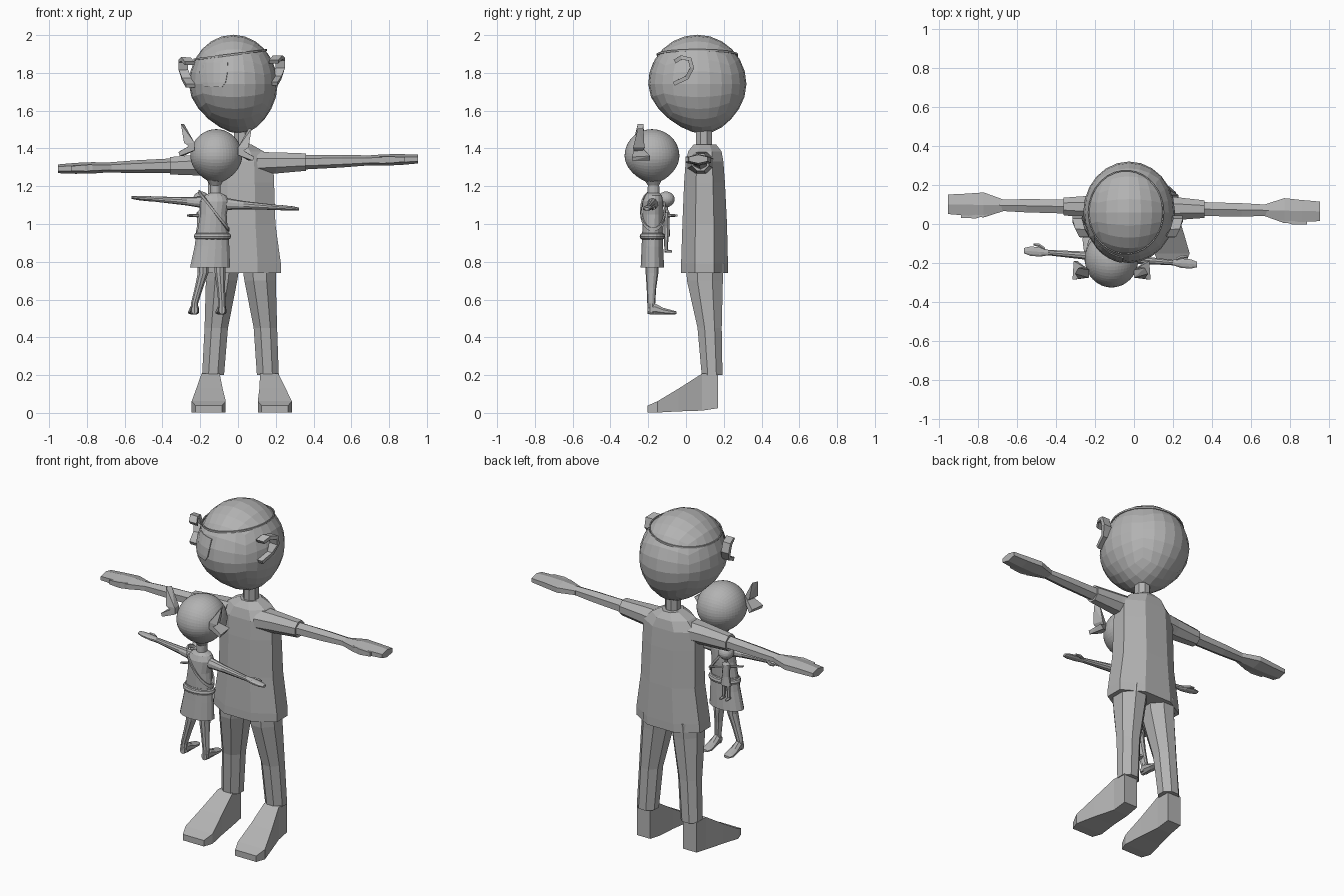
import bpy, bmesh, math
from mathutils import Vector

if "Cube" in bpy.data.objects:
    bpy.data.objects.remove(bpy.data.objects["Cube"])

mat = bpy.data.materials.new("plain grey")
mat.diffuse_color = (0.45, 0.45, 0.45, 1)
mat.use_nodes = True
mat.node_tree.nodes["Principled BSDF"].inputs["Base Color"].default_value = mat.diffuse_color


def finish(name, bm):
    bmesh.ops.recalc_face_normals(bm, faces=bm.faces)
    me = bpy.data.meshes.new(name)
    bm.to_mesh(me)
    bm.free()
    ob = bpy.data.objects.new(name, me)
    bpy.context.collection.objects.link(ob)
    me.materials.append(mat)
    return ob


def loft(name, rings, n=8, axis='z'):
    """Rings are (centre x, y, z, half size a, half size b) square to the axis."""
    bm = bmesh.new()
    k = 1 / math.cos(math.pi / n)
    loops = []
    for x, y, z, a, b in rings:
        loop = []
        for i in range(n):
            t = 2 * math.pi * (i + .5) / n
            u, v = a * k * math.cos(t), b * k * math.sin(t)
            off = {'z': (u, v, 0), 'x': (0, u, v), 'y': (u, 0, v)}[axis]
            loop.append(bm.verts.new(Vector((x, y, z)) + Vector(off)))
        loops.append(loop)
    for p, q in zip(loops, loops[1:]):
        for i in range(n):
            j = (i + 1) % n
            bm.faces.new((p[i], p[j], q[j], q[i]))
    bm.faces.new(loops[0])
    bm.faces.new(loops[-1])
    return finish(name, bm)


def quad_ball(name, c, r, cuts, chin=0, shift=(0, 0)):
    """Sphere made from a subdivided cube, optionally pinched to a chin."""
    bm = bmesh.new()
    bmesh.ops.create_cube(bm, size=2)
    bmesh.ops.subdivide_edges(bm, edges=bm.edges[:], cuts=cuts, use_grid_fill=True)
    for v in bm.verts:
        p = Vector([math.tan(w * math.pi / 4) for w in v.co]).normalized()
        d = max(0, -p.z)
        f = 1 - chin * d ** 2
        v.co = (c[0] + r[0] * p.x * f + shift[0] * d ** 2,
                c[1] + r[1] * p.y * f + shift[1] * d ** 2, c[2] + r[2] * p.z)
    return finish(name, bm)


def band(name, pts, off, thick, closed=False):
    """Ribbon along points, widened by an offset and given thickness."""
    bm = bmesh.new()
    a = [bm.verts.new(p) for p in pts]
    b = [bm.verts.new(Vector(p) + Vector(off)) for p in pts]
    n = len(pts)
    for i in range(n if closed else n - 1):
        j = (i + 1) % n
        bm.faces.new((a[i], a[j], b[j], b[i]))
    ob = finish(name, bm)
    m = ob.modifiers.new("thickness", 'SOLIDIFY')
    m.thickness, m.offset = thick, 0
    return ob


def hull(name, pts):
    bm = bmesh.new()
    for p in pts:
        bm.verts.new(p)
    bmesh.ops.convex_hull(bm, input=bm.verts[:])
    return finish(name, bm)


# ---- large figure: head, neck, shirt
HC, HR = (-.025, .06, 1.74), (.235, .26, .262)
quad_ball("large_head", HC, HR, 5, .22, (.035, .03))
loft("large_neck", [(.02, .095, 1.36, .04, .042), (.02, .095, 1.52, .04, .042)])
loft("shirt", [(.015, .098, .74, .212, .124), (.017, .098, .79, .21, .124),
               (.018, .099, 1.0, .18, .118), (.016, .098, 1.22, .175, .108),
               (.014, .098, 1.33, .172, .1), (.014, .1, 1.385, .12, .088),
               (.018, .1, 1.42, .055, .06)])


# eye patch and strap following the head
def head_y(x, z):
    d = 1 - ((x - HC[0]) / HR[0]) ** 2 - ((z - HC[2]) / HR[2]) ** 2
    return HC[1] - HR[1] * math.sqrt(max(d, 0)) - .003


bm = bmesh.new()
rows = []
for z, w in ((1.855, .075), (1.80, .073), (1.75, .064), (1.725, .045)):
    rows.append([bm.verts.new((-.13 + w * t, head_y(-.13 + w * t, z), z))
                 for t in (-1, -.5, 0, .5, 1)])
for p, q in zip(rows, rows[1:]):
    for i in range(4):
        bm.faces.new((p[i], p[i + 1], q[i + 1], q[i]))
patch = finish("eye_patch", bm)
patch.modifiers.new("thickness", 'SOLIDIFY').thickness = .006

strap = []
for i in range(32):
    t = 2 * math.pi * i / 32
    x = HC[0] + .18 * math.cos(t)
    for _ in range(3):
        z = 1.893 + .13 * (x - HC[0])
        k = math.sqrt(1 - ((z - HC[2]) / HR[2]) ** 2) * 1.005
        x = HC[0] + HR[0] * k * math.cos(t)
    strap.append((x, HC[1] + HR[1] * k * math.sin(t), z))
band("patch_strap", strap, (0, 0, .01), .006, True)

# paired parts of the large figure
EAR = [(.215, -.06, 1.86), (.235, -.025, 1.882), (.25, .02, 1.872), (.248, .032, 1.825),
       (.23, .005, 1.775), (.21, -.065, 1.742)]
for s, side in ((1, "right"), (-1, "left")):
    cx = -.033
    band(f"large_ear_{side}", [(cx + s * (x - cx), y, z - (.01 if s < 0 else 0)) for x, y, z in EAR],
         (-s * .05, 0, 0), .022)

    def arm(x, a, b, dy=0):
        x *= s
        return (x, .083 - .019 * x + dy, 1.318 + .027 * x, a, b)
    loft(f"sleeve_{side}", [arm(.1, .075, .06), arm(.2, .06, .056), arm(.36, .045, .046)], 8, 'x')
    loft(f"forearm_{side}", [arm(.33, .036, .034), arm(.55, .034, .029), arm(.71, .028, .022)], 6, 'x')
    loft(f"hand_{side}", [arm(.67, .03, .022), arm(.77, .064, .026), arm(.86, .056, .025),
                          arm(.953, .05, .02)], 6, 'x')
    loft(f"thumb_{side}", [arm(.75, .02, .018, -.03), arm(.81, .02, .017, -.05),
                           arm(.885, .015, .012, -.053)], 4, 'x')
    loft(f"trouser_leg_{side}", [(.015 + s * .095, .1, .79, .09, .1), (.015 + s * .102, .1, .7, .083, .095),
                                 (.015 + s * .13, .125, .45, .062, .064),
                                 (.013 + s * .145, .138, .2, .058, .055)], 8)
    ax, tx = .01 + s * .155, .02 + s * .175
    loft(f"large_foot_{side}", [(ax, .17, .115, .045, .09), (ax, .085, .11, .048, .098),
                                (ax + (tx - ax) * .6, -.04, .068, .07, .06),
                                (tx, -.15, .032, .09, .03), (tx, -.205, .02, .07, .018)], 4, 'y')

# ---- small figure, facing the large one
GX, GY = -.12, -.175
quad_ball("small_head", (-.115, -.18, 1.36), (.137, .145, .142), 11, .2, (0, .005))
loft("small_neck_and_torso", [(GX, -.175, 1.24, .05, .05), (GX, -.172, 1.205, .028, .03),
                              (GX, -.172, 1.165, .028, .032), (-.122, -.172, 1.15, .06, .045),
                              (-.125, -.175, 1.12, .078, .054), (-.13, -.176, 1.05, .07, .056),
                              (-.135, -.178, .95, .082, .052)], 16)
loft("skirt", [(-.135, -.178, .96, .084, .054), (-.138, -.178, .88, .092, .057),
               (-.148, -.178, .77, .106, .062)], 16)
bm = bmesh.new()
N, M = 20, 8
g = [[bm.verts.new((-.135 + (.084 + .015 * math.cos(b)) * math.cos(a),
                    -.178 + (.052 + .015 * math.cos(b)) * math.sin(a),
                    .935 + .018 * math.sin(b)))
      for b in (2 * math.pi * j / M for j in range(M))]
     for a in (2 * math.pi * i / N for i in range(N))]
for i in range(N):
    for j in range(M):
        bm.faces.new((g[i][j], g[(i + 1) % N][j], g[(i + 1) % N][(j + 1) % M], g[i][(j + 1) % M]))
finish("belt", bm)
band("shoulder_strap", [(-.128 + .078 * math.cos(t), -.175 + .064 * math.sin(t), 1.06 - .1 * math.cos(t))
                        for t in (2 * math.pi * i / 24 for i in range(24))], (0, 0, .02), .008, True)

for s, side in ((1, "right"), (-1, "left")):
    def garm(d, a, b, dy=0):
        d *= s
        return (GX + d, -.172 - .08 * d + dy, 1.11 - .068 * d, a, b)
    loft(f"small_arm_{side}", [garm(.04, .03, .032), garm(.08, .025, .028), garm(.15, .02, .021),
                               garm(.32, .014, .013), garm(.36, .024, .013),
                               garm(.41, .024, .011), garm(.443, .014, .007)], 10, 'x')
    loft(f"small_thumb_{side}", [garm(.335, .009, .008, .015), garm(.365, .009, .008, .033),
                                 garm(.395, .005, .005, .036)], 6, 'x')
    # legs and feet
    kx, fx = (-.095, -.085) if s > 0 else (-.185, -.23)
    loft(f"small_leg_{side}", [(kx, -.18, .82, .034, .034), (kx, -.18, .74, .028, .032),
                               ((kx + fx) / 2, -.183, .66, .022, .024),
                               (fx, -.184, .58, .019, .02), (fx, -.183, .53, .021, .02)], 10)
    loft(f"small_foot_{side}", [(fx, -.203, .545, .016, .022), (fx, -.165, .55, .022, .03),
                                (fx - .003, -.12, .538, .026, .018),
                                (fx - .006, -.075, .532, .028, .012),
                                (fx - .006, -.05, .53, .018, .007)], 8, 'y')
    # hair bow: an upper and a lower flared wing
    bx = -.115 + s * .135
    bz = 1.385 if s > 0 else 1.41
    dx = s * .065
    root = [(bx - s * .02, GY - .08 + d, bz + e) for d in (-.02, .02) for e in (-.02, .02)]
    hull(f"hair_bow_top_{side}", root + [(bx + dx * .8, -.255, bz + .12), (bx + dx * .55, -.225, bz + .12),
                                         (bx + dx * .55, -.28, bz + .02), (bx + dx * .3, -.22, bz + .02)])
    hull(f"hair_bow_bottom_{side}", root + [(bx + dx, -.285, bz - .03), (bx + dx * .9, -.285, bz - .05),
                                            (bx + dx * .9, -.19, bz - .025), (bx + dx * .6, -.19, bz - .05)])

# ---- tiny doll carried against the small figure
DX, DY = -.195, -.105
quad_ball("doll_head", (DX, DY, 1.13), (.043, .045, .042), 5, .2)
loft("doll_body", [(DX, DY, 1.1, .01, .01), (DX, DY, 1.075, .01, .01), (DX, DY, 1.06, .024, .018),
                   (DX, DY, .99, .022, .017), (DX, DY, .935, .032, .02)], 10)
for s, side in ((1, "right"), (-1, "left")):
    loft(f"doll_arm_{side}", [(DX + s * .01, DY + s * .008, 1.045, .008, .009),
                              (DX + s * .075, DY + s * .055, 1.045, .006, .005)], 6, 'x')
    loft(f"doll_leg_{side}", [(DX + s * .014, DY, .95, .01, .011), (DX + s * .018, DY, .855, .007, .008)], 6)
    loft(f"doll_foot_{side}", [(DX + s * .018, DY - .008, .858, .008, .008),
                               (DX + s * .02, DY + .03, .855, .008, .005)], 6, 'y')
